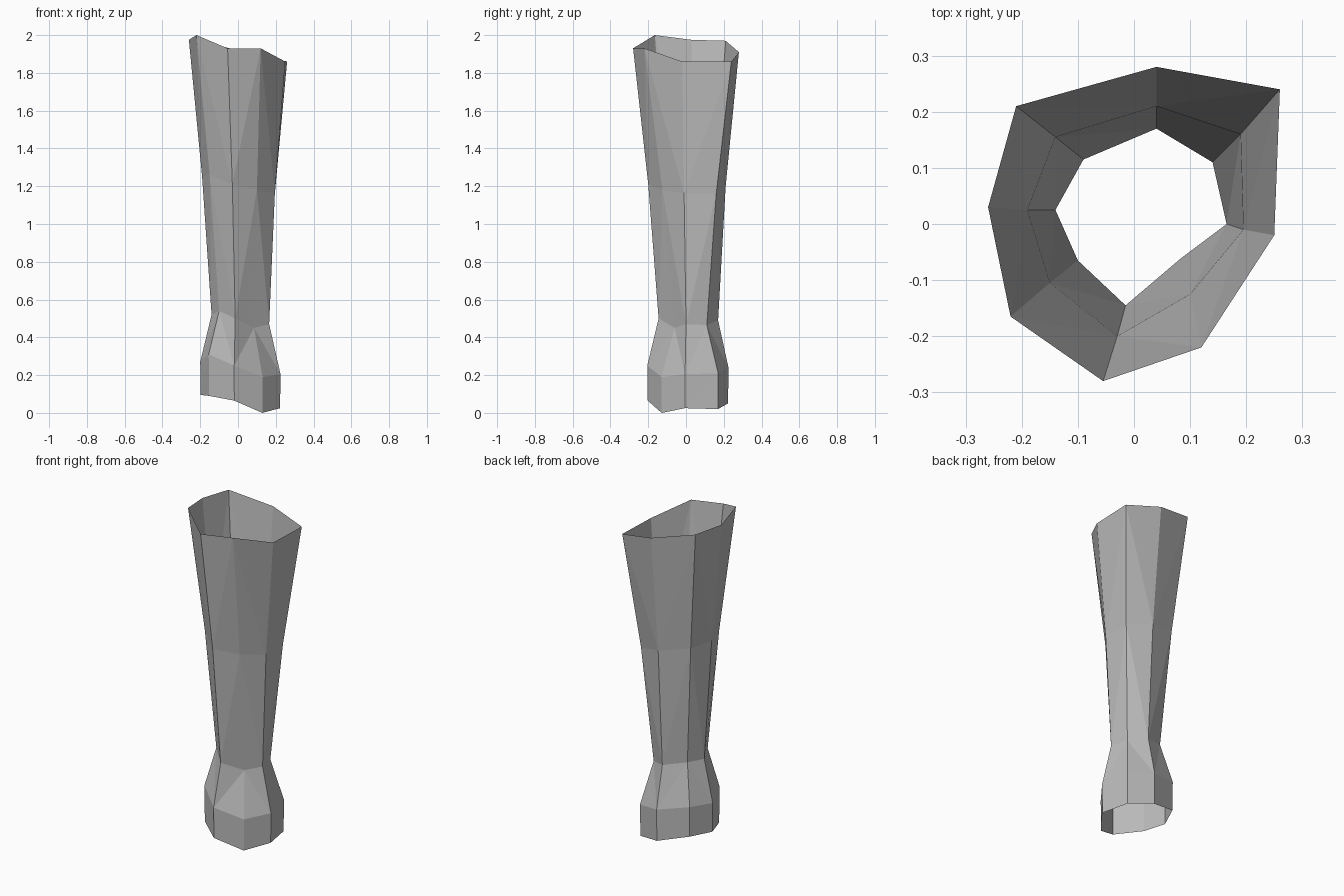
import bpy
import bmesh

cube = bpy.data.objects.get("Cube")
if cube:
    bpy.data.objects.remove(cube, do_unlink=True)

# One plain grey surface
grey = bpy.data.materials.new("plain_grey")
grey.use_nodes = True
colour = (0.5, 0.5, 0.5, 1)
grey.diffuse_color = colour
grey.node_tree.nodes["Principled BSDF"].inputs["Base Color"].default_value = colour

# Irregular eight-sided cross-sections, counter-clockwise from the left side
rim = [(.25, -.02, 1.86), (.26, .24, 1.86), (.04, .28, 1.91), (-.21, .21, 1.97),
       (-.26, .03, 1.975), (-.22, -.165, 2.0), (-.055, -.28, 1.93), (.12, -.22, 1.93)]
shaft = [(.195, -.01, 1.16), (.19, .16, 1.16), (.04, .21, 1.2), (-.14, .155, 1.24),
         (-.19, .025, 1.25), (-.15, -.105, 1.26), (-.03, -.2, 1.21), (.1, -.125, 1.18)]
neck = [(.165, 0, .47), (.14, .11, .465), (.04, .17, .49), (-.09, .115, .52),
        (-.14, .025, .52), (-.1, -.065, .54), (-.015, -.145, .5), (.085, -.06, .45)]
bulge = [(.225, -.005, .205), (.19, .17, .21), (.04, .225, .24), (-.14, .165, .28),
         (-.2, .03, .27), (-.155, -.1, .31), (-.02, -.205, .25), (.13, -.13, .19)]
# Height of the lower opening under each corner of the bulge
hem_heights = [.025, .02, .05, .1, .095, .09, .065, 0]
hem = [(x * .99, y * .99, z) for (x, y, _), z in zip(bulge, hem_heights)]

# Open tube: bridge each ring to the next, creased down from the odd corners
bm = bmesh.new()
rings = [[bm.verts.new(p) for p in ring] for ring in (rim, shaft, neck, bulge, hem)]
for upper, lower in zip(rings, rings[1:]):
    for i in range(8):
        j = (i + 1) % 8
        if i % 2:
            bm.faces.new((upper[i], lower[i], lower[j]))
            bm.faces.new((upper[i], lower[j], upper[j]))
        else:
            bm.faces.new((upper[i], lower[i], upper[j]))
            bm.faces.new((lower[i], lower[j], upper[j]))

mesh = bpy.data.meshes.new("flared_tube")
bm.to_mesh(mesh)
bm.free()
mesh.materials.append(grey)
tube = bpy.data.objects.new("flared_tube", mesh)
bpy.context.collection.objects.link(tube)
